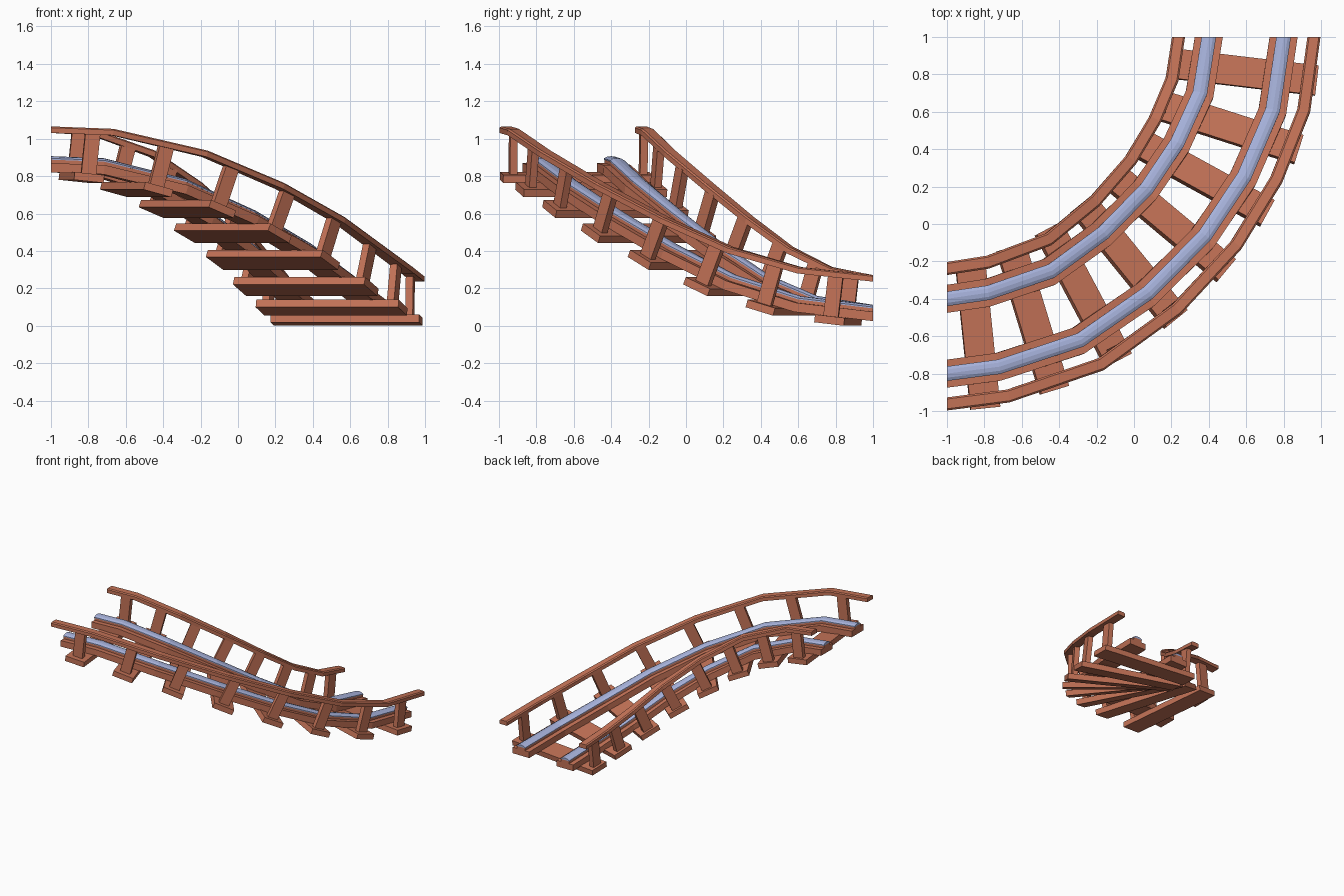
import bpy, bmesh, math
from mathutils import Vector

if "Cube" in bpy.data.objects:
    bpy.data.objects.remove(bpy.data.objects["Cube"])


def material(name, col):
    m = bpy.data.materials.new(name)
    m.diffuse_color = (*col, 1)
    m.use_nodes = True
    m.node_tree.nodes["Principled BSDF"].inputs["Base Color"].default_value = m.diffuse_color
    return m


WOOD = material("red_brown_wood", (0.55, 0.17, 0.095))
STEEL = material("pale_blue_steel", (0.38, 0.44, 0.70))

# Centre line of the descending quarter turn: angle, radius, height
PATH = [(0, 1.60, 0.825), (8.6, 1.585, 0.815), (22.8, 1.57, 0.71), (37, 1.54, 0.546),
        (51, 1.54, 0.366), (63.8, 1.555, 0.20), (76.7, 1.585, 0.08), (90, 1.60, 0.03)]


def point(a, r, z):
    a = math.radians(a)
    return Vector((-1 + r * math.sin(a), 1 - r * math.cos(a), z))


POINTS = [point(*p) for p in PATH]


def seg_slope(i):
    d = POINTS[i + 1] - POINTS[i]
    return math.atan2(d.z, d.xy.length)


def frame(centre, angle, slope):
    """Centre, outward, tangent and normal directions."""
    a = math.radians(angle)
    out = Vector((math.sin(a), -math.cos(a), 0))
    flat = Vector((math.cos(a), math.sin(a), 0))
    tan = flat * math.cos(slope) + Vector((0, 0, math.sin(slope)))
    nor = Vector((0, 0, math.cos(slope))) - flat * math.sin(slope)
    return centre, out, tan, nor


SLOPES = [0] + [(seg_slope(i - 1) + seg_slope(i)) / 2 for i in range(1, 7)] + [0]
FRAMES = [frame(POINTS[i], PATH[i][0], SLOPES[i]) for i in range(8)]


def finish(name, bm, mat):
    bmesh.ops.recalc_face_normals(bm, faces=bm.faces)
    me = bpy.data.meshes.new(name)
    bm.to_mesh(me)
    bm.free()
    me.materials.append(mat)
    ob = bpy.data.objects.new(name, me)
    bpy.context.collection.objects.link(ob)
    return ob


def sweep(name, profile, offset, mat):
    """Sweep an (outward, up) profile along the track."""
    bm = bmesh.new()
    rings = [[bm.verts.new(c + o * (offset + u) + n * v) for u, v in profile]
             for c, o, t, n in FRAMES]
    k = len(profile)
    for a, b in zip(rings, rings[1:]):
        for i in range(k):
            j = (i + 1) % k
            bm.faces.new((a[i], a[j], b[j], b[i]))
    bm.faces.new(rings[0])
    bm.faces.new(rings[-1])
    return finish(name, bm, mat)


def rect(w, z0, z1):
    return [(-w, z0), (w, z0), (w, z1), (-w, z1)]


def block(name, fr, u, v, half, mat):
    """Box placed in a track frame; half = outward, along, up half sizes."""
    c, o, t, n = fr
    bm = bmesh.new()
    bmesh.ops.create_cube(bm, size=2)
    for p in bm.verts:
        x, y, z = p.co
        p.co = c + o * (u + x * half[0]) + t * (y * half[1]) + n * (v + z * half[2])
    return finish(name, bm, mat)


# Running rails with steel caps, and handrails, on both sides
HAND = [(-.035, .229), (.035, .229), (.035, .257), (.026, .264), (-.026, .264), (-.035, .257)]
CAP = [(-.039, .086), (.039, .086), (.039, .093), (.022, .102), (0, .105), (-.022, .102), (-.039, .093)]
for side, s in (("inner", -1), ("outer", 1)):
    sweep(side + "_rail_base", rect(.075, .018, .068), s * .2, WOOD)
    sweep(side + "_rail_web", rect(.037, .068, .088), s * .2, WOOD)
    sweep(side + "_rail_cap", CAP, s * .2, STEEL)
    sweep(side + "_handrail", HAND, s * .362, WOOD)

# Cross ties and handrail posts
for k in range(8):
    ang = 5.9 + 11.05 * k
    i = max(j for j in range(7) if PATH[j][0] <= ang)
    f = (ang - PATH[i][0]) / (PATH[i + 1][0] - PATH[i][0])
    fr = frame(POINTS[i].lerp(POINTS[i + 1], f), ang,
               SLOPES[i] * (1 - f) + SLOPES[i + 1] * f)
    block(f"tie_{k + 1}", fr, .01, -.002, (.40, .08, .021), WOOD)
    for side, s in (("inner", -1), ("outer", 1)):
        block(f"{side}_post_{k + 1}", fr, s * .35, .124, (.02, .04, .112), WOOD)

# Settle the model onto z = 0
objs = list(bpy.context.collection.objects)
low = min(v.co.z for o in objs for v in o.data.vertices)
for o in objs:
    for v in o.data.vertices:
        v.co.z -= low
